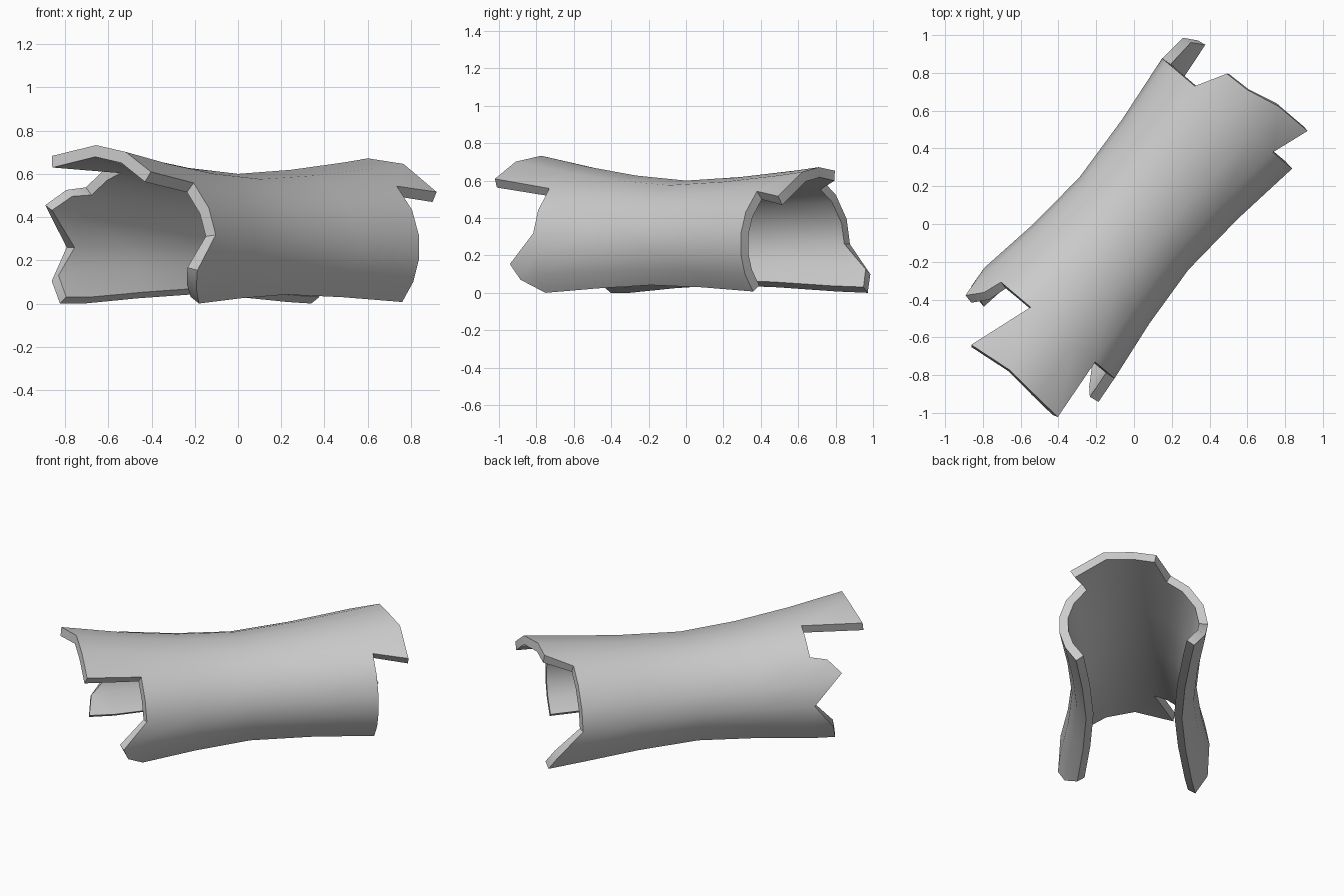
import bpy, bmesh, math

if "Cube" in bpy.data.objects:
    bpy.data.objects.remove(bpy.data.objects["Cube"])

# Hollow broken log: an open-bottomed shell running diagonally
DIR = math.radians(49.7)
CU, SU = math.cos(DIR), math.sin(DIR)
ANGLES = [-40, -24, -8, 8, 26, 46, 68, 90, 107, 120, 138, 160, 180, 198, 220]
ROWS = [-0.69, -0.35, 0.0, 0.38, 0.765]


def shell_point(t, u):
    """Point at angle t (degrees) round the log and distance u along it."""
    w = abs(u) ** 1.5
    a = 0.38 + (0.13 if u < 0 else 0.11) * w
    b = 0.34 + (0.13 if u < 0 else 0.08) * w
    v = a * math.cos(math.radians(t))
    z = max(0.0, 0.26 + b * math.sin(math.radians(t)))
    return (CU * u + SU * v, SU * u - CU * v, z)


bm = bmesh.new()
grid = [[bm.verts.new(shell_point(t, u)) for t in ANGLES] for u in ROWS]


def strip(low, high):
    """Faces between two rows of vertices; shared vertices give triangles."""
    for j in range(len(low) - 1):
        ring = [low[j], high[j], high[j + 1], low[j + 1]]
        face = list(dict.fromkeys(ring))
        if len(face) > 2:
            bm.faces.new(face)


# Main body
for lower, upper in zip(grid, grid[1:]):
    strip(lower, upper)


def prong(first, tips, far):
    """Splinter on the rim; a tip of None tapers back to the rim."""
    rim = grid[-1 if far else 0][first:first + len(tips)]
    ends = [bm.verts.new(shell_point(*p)) if p else r for p, r in zip(tips, rim)]
    strip(*((rim, ends) if far else (ends, rim)))


# Splinters at the near end
prong(0, [None, (-26, -0.80), (-14, -0.84), None], False)
prong(5, [(47, -1.04), (68, -1.03), (90, -1.015), (118, -1.045)], False)
prong(10, [(142, -0.79), (154, -0.865), None], False)
prong(12, [None, (201, -0.81), (220, -0.84)], False)
# Splinters at the far end
prong(5, [(38, 0.97), (68, 0.97), (90, 0.93), (107, 0.925), None], True)
prong(12, [None, (203, 0.92), (220, 0.96)], True)

mesh = bpy.data.meshes.new("hollow_log")
bm.to_mesh(mesh)
bm.free()
log = bpy.data.objects.new("hollow_log", mesh)
bpy.context.collection.objects.link(log)
bpy.context.view_layer.objects.active = log
log.select_set(True)

# Wall thickness
mod = log.modifiers.new("wall", 'SOLIDIFY')
mod.thickness = 0.055
mod.offset = -1
bpy.ops.object.modifier_apply(modifier=mod.name)
bpy.ops.object.shade_smooth_by_angle(angle=math.radians(40))
